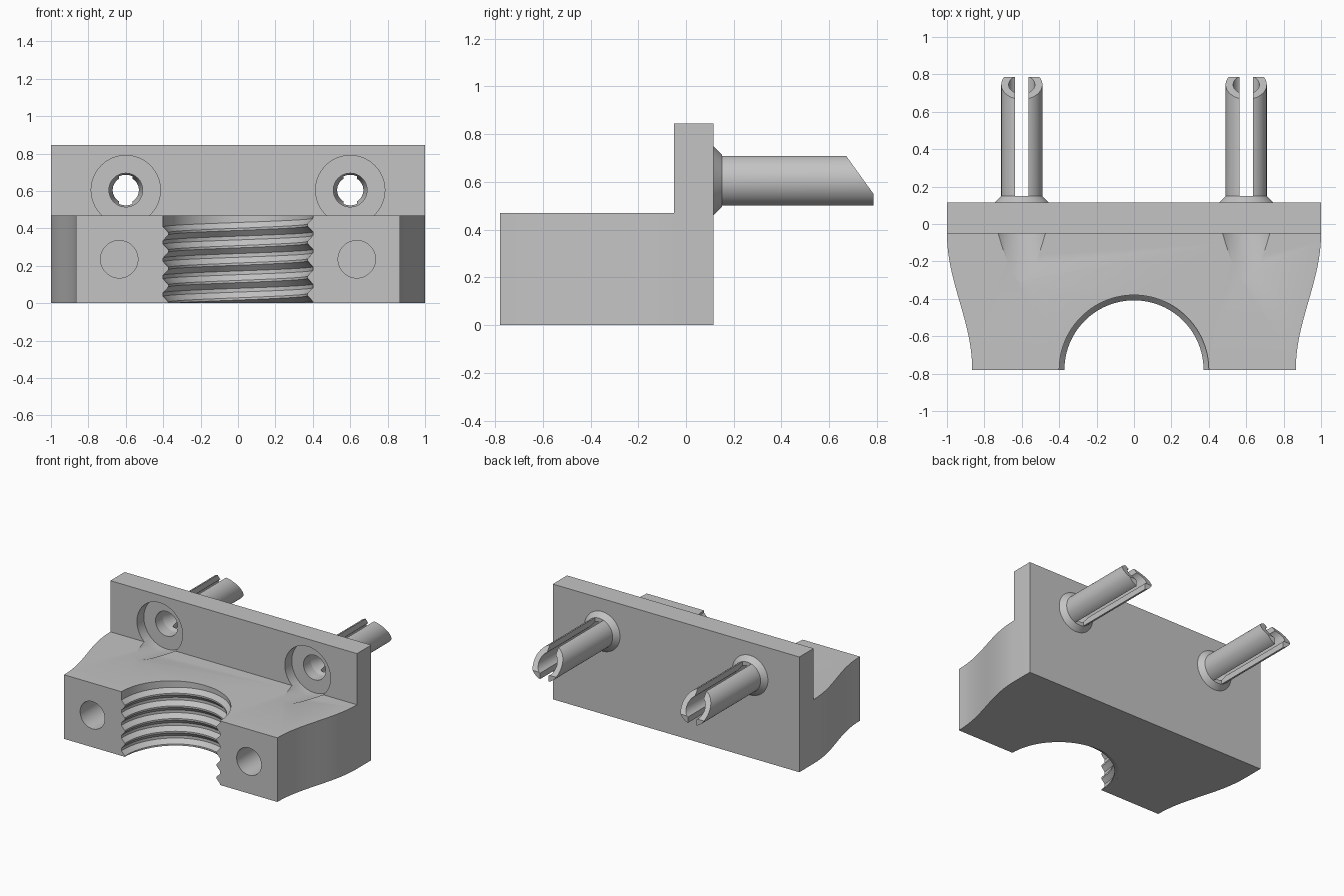
import bpy, bmesh, math
from mathutils import Vector

cube = bpy.data.objects.get("Cube")
if cube:
    bpy.data.objects.remove(cube, do_unlink=True)

grey = bpy.data.materials.new("plain_grey")
grey.use_nodes = True
grey.diffuse_color = (0.55, 0.55, 0.55, 1)
grey.node_tree.nodes["Principled BSDF"].inputs["Base Color"].default_value = (0.55, 0.55, 0.55, 1)

FRONT, BACK, WALL = -0.78, 0.115, -0.05
BASE_TOP, WALL_TOP = 0.47, 0.845
PIN_X, PIN_Z = 0.6, 0.605


def skin(name, loops, closed=False):
    """Join equal loops of points into a solid, capped or closed on itself."""
    bm = bmesh.new()
    rows = [[bm.verts.new(p) for p in loop] for loop in loops]
    n = len(rows[0])
    pairs = list(zip(rows, rows[1:]))
    if closed:
        pairs.append((rows[-1], rows[0]))
    else:
        bm.faces.new(rows[0])
        bm.faces.new(rows[-1])
    for a, b in pairs:
        for i in range(n):
            j = (i + 1) % n
            bm.faces.new((a[i], a[j], b[j], b[i]))
    bmesh.ops.recalc_face_normals(bm, faces=bm.faces)
    mesh = bpy.data.meshes.new(name)
    bm.to_mesh(mesh)
    bm.free()
    mesh.materials.append(grey)
    obj = bpy.data.objects.new(name, mesh)
    bpy.context.collection.objects.link(obj)
    return obj


def lathe(name, profile, cx, cz, closed=False, sides=64):
    """Turn (y, radius) pairs about an axis along y."""
    angles = [math.tau * i / sides for i in range(sides)]
    return skin(name, [[(cx + r * math.cos(a), y, cz + r * math.sin(a)) for a in angles]
                       for y, r in profile], closed)


def box(name, lo, hi):
    corners = ((0, 0), (1, 0), (1, 1), (0, 1))
    return skin(name, [[((lo[0], hi[0])[i], (lo[1], hi[1])[j], z) for i, j in corners]
                       for z in (lo[2], hi[2])])


def activate(obj):
    bpy.ops.object.select_all(action='DESELECT')
    obj.select_set(True)
    bpy.context.view_layer.objects.active = obj


def cut(obj, cutter):
    cutter.hide_render = True
    activate(obj)
    mod = obj.modifiers.new("cut", 'BOOLEAN')
    mod.operation = 'DIFFERENCE'
    mod.solver = 'EXACT'
    mod.object = cutter
    bpy.ops.object.modifier_apply(modifier=mod.name)
    bpy.data.objects.remove(cutter, do_unlink=True)


def smooth(obj):
    activate(obj)
    bpy.ops.object.shade_smooth_by_angle(angle=math.radians(30))


# Body: waisted outline, stepped down in front of the upright wall
side = [(1, BACK)]
for i in range(17):
    t = i / 16
    x = 1 - 0.135 * (1 - math.cos(math.pi * t)) / 2
    side.append((x, WALL + (FRONT - WALL) * t))
outline = side + [(-x, y) for x, y in reversed(side)]
body = skin("bracket_body", [[(x, y, z) for x, y in outline] for z in (0, WALL_TOP)])
cut(body, box("step_cutter", (-2, -2, BASE_TOP), (2, WALL, 2)))

# Half-round opening in the front
ring = [math.tau * i / 96 for i in range(96)]
cut(body, skin("opening_cutter", [[(0.4 * math.cos(a), FRONT + 0.4 * math.sin(a), z)
                                   for a in ring] for z in (-0.2, 0.7)]))

for s in (-1, 1):
    # Blind screw hole in the front face
    cut(body, lathe("screw_hole_cutter", [(-1, 0.1), (-0.4, 0.1)], s * 0.635, 0.235))
    # Counterbore with tapered access groove, and the pin bore
    cut(body, lathe("pocket_cutter", [(-0.33, 0.13), (WALL, 0.185), (0.03, 0.185),
                                      (0.03, 0.09), (0.3, 0.09)], s * PIN_X, PIN_Z))
smooth(body)

# Hollow pins: flared root, long slot, slanted tip
for s, label in ((-1, "right"), (1, "left")):
    cx = s * PIN_X
    pin = lathe(label + "_pin", [(BACK, 0.145), (0.15, 0.11), (0.785, 0.11),
                                 (0.785, 0.07), (0.2, 0.07), (BACK, 0.09)],
                cx, PIN_Z, closed=True)
    cut(pin, box("slot_cutter", (cx - 0.035, 0.15, 0.3), (cx + 0.035, 1, 0.9)))
    wedge = [(0.6125, 0.79), (0.8425, 0.47), (1.1, 0.47), (1.1, 0.79)]
    cut(pin, skin("tip_cutter", [[(cx + d, y, z) for y, z in wedge] for d in (-0.3, 0.3)]))
    smooth(pin)

# Internal thread: half turns of a rising ridge
PITCH = 0.093
section = [(0.405, -0.042), (0.372, -0.006), (0.372, 0.006), (0.405, 0.042)]
for k in range(5):
    loops = []
    for i in range(49):
        a = math.pi * (1 - i / 48)
        mid = 0.395 - PITCH * k + PITCH * (i / 48 - 0.5) / 2
        loops.append([(r * math.cos(a), FRONT + r * math.sin(a), max(0, mid + dz))
                      for r, dz in section])
    smooth(skin("thread_ridge_%d" % (k + 1), loops))
